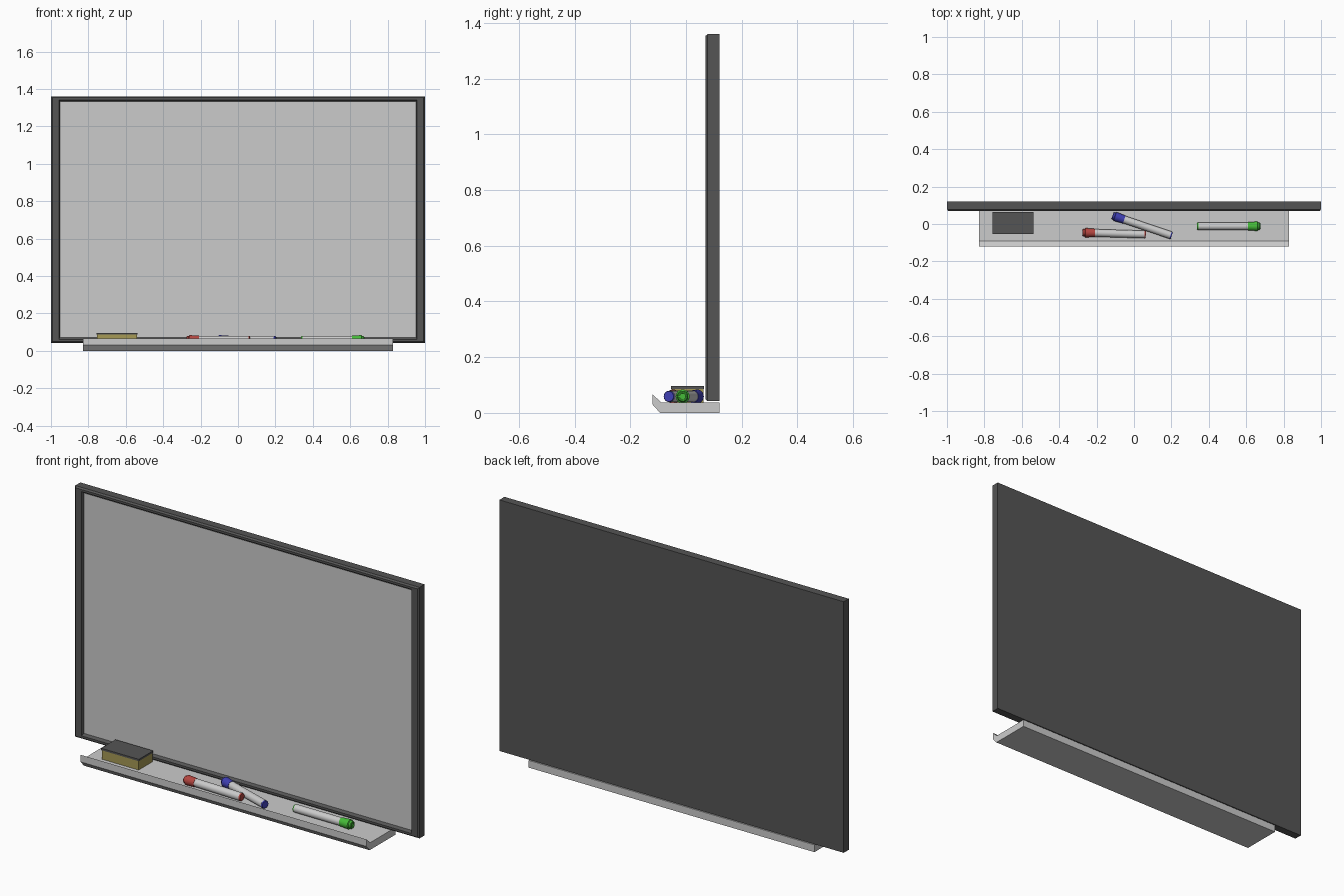
import bpy, bmesh, math
from mathutils import Vector

if "Cube" in bpy.data.objects:
    bpy.data.objects.remove(bpy.data.objects["Cube"])


def material(name, rgb):
    m = bpy.data.materials.new(name)
    m.diffuse_color = (*rgb, 1)
    m.use_nodes = True
    m.node_tree.nodes["Principled BSDF"].inputs["Base Color"].default_value = m.diffuse_color
    return m


DARK = material("dark_grey", (0.09, 0.09, 0.09))
FELT = material("felt_yellow", (0.38, 0.32, 0.09))
WHITE = material("white", (0.8, 0.8, 0.8))
RED = material("red", (0.45, 0.06, 0.05))
BLUE = material("blue", (0.05, 0.05, 0.45))
GREEN = material("green", (0.06, 0.5, 0.04))


def finish(bm, name, mat=None):
    bmesh.ops.recalc_face_normals(bm, faces=bm.faces)
    me = bpy.data.meshes.new(name)
    bm.to_mesh(me)
    bm.free()
    ob = bpy.data.objects.new(name, me)
    bpy.context.collection.objects.link(ob)
    if mat:
        me.materials.append(mat)
    return ob


def loft(rings, name, mat=None):
    """Bridge successive closed rings and cap both ends."""
    bm = bmesh.new()
    vs = [[bm.verts.new(p) for p in r] for r in rings]
    n = len(vs[0])
    for a, b in zip(vs, vs[1:]):
        for i in range(n):
            j = (i + 1) % n
            bm.faces.new((a[i], a[j], b[j], b[i]))
    bm.faces.new(vs[0])
    bm.faces.new(vs[-1])
    return finish(bm, name, mat)


def box(name, lo, hi, mat=None):
    rings = [[(lo[0], lo[1], z), (hi[0], lo[1], z), (hi[0], hi[1], z), (lo[0], hi[1], z)]
             for z in (lo[2], hi[2])]
    return loft(rings, name, mat)


# frame: nested rectangles (side inset, top/bottom inset, y) from back to recess
steps = [(0, 0, 0.12), (0, 0, 0.078), (0.007, 0.007, 0.07),
         (0.042, 0.018, 0.07), (0.047, 0.028, 0.083)]
rings = []
for sx, sz, y in steps:
    x, z0, z1 = 1 - sx, 0.042 + sz, 1.36 - sz
    rings.append([(-x, y, z0), (x, y, z0), (x, y, z1), (-x, y, z1)])
loft(rings, "frame", DARK)

# writing surface
box("writing_surface", (-0.953, 0.082, 0.07), (0.953, 0.1, 1.332))

# pen tray: profile extruded along x
profile = [(0.12, 0), (0.12, 0.038), (-0.09, 0.038), (-0.12, 0.067), (-0.12, 0.03), (-0.093, 0)]
loft([[(x, y, z) for y, z in profile] for x in (-0.83, 0.83)], "pen_tray")

# eraser
box("eraser_felt", (-0.754, -0.051, 0.038), (-0.541, 0.062, 0.086), FELT)
box("eraser_back", (-0.757, -0.054, 0.086), (-0.538, 0.065, 0.096), DARK)


def lathe(name, start, axis, profile, mat, sides=24):
    """Turn (distance, radius) pairs around an axis."""
    q = axis.to_track_quat('Z', 'Y')
    rings = [[start + q @ Vector((r * math.cos(2 * math.pi * i / sides),
                                  r * math.sin(2 * math.pi * i / sides), d))
              for i in range(sides)] for d, r in profile]
    ob = loft(rings, name, mat)
    bpy.ops.object.select_all(action='DESELECT')
    ob.select_set(True)
    bpy.context.view_layer.objects.active = ob
    bpy.ops.object.shade_smooth_by_angle(angle=math.radians(30))


def marker(colour, mat, tail, head):
    z = 0.059
    a, b = Vector((*tail, z)), Vector((*head, z))
    axis = (b - a).normalized()
    n = (b - a).length
    lathe(colour + "_marker_plug", a, axis, [(0, 0.018), (0.003, 0.02), (0.007, 0.02)], mat)
    lathe(colour + "_marker_body", a, axis, [(0.007, 0.0205), (n - 0.06, 0.0205)], WHITE)
    lathe(colour + "_marker_cap", a, axis,
          [(n - 0.066, 0.022), (n - 0.015, 0.025), (n - 0.012, 0.02), (n - 0.003, 0.019),
           (n, 0.016), (n, 0.012), (n - 0.004, 0.011)], mat)


# markers (tail end, cap end)
marker("red", RED, (0.063, -0.056), (-0.275, -0.046))
marker("blue", BLUE, (0.202, -0.062), (-0.115, 0.045))
marker("green", GREEN, (0.338, -0.012), (0.675, -0.012))
